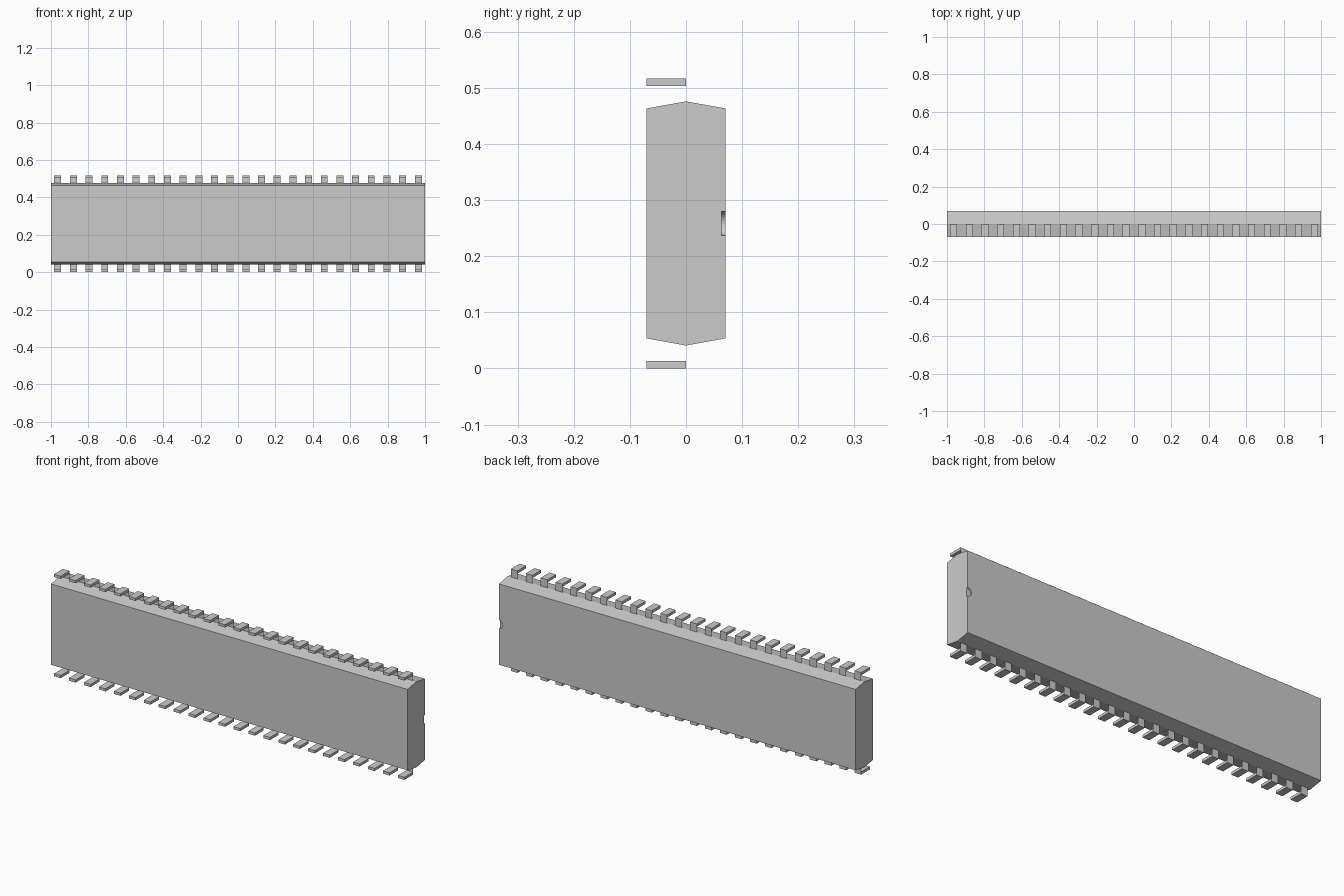
import bpy
import bmesh

cube = bpy.data.objects.get("Cube")
if cube:
    bpy.data.objects.remove(cube, do_unlink=True)

grey = bpy.data.materials.new("light grey")
grey.use_nodes = True
grey.diffuse_color = (0.6, 0.6, 0.6, 1)
grey.node_tree.nodes["Principled BSDF"].inputs["Base Color"].default_value = (0.6, 0.6, 0.6, 1)

MID = 0.2585       # height of the mirror plane between the two pin rows
DEPTH = 0.07       # half thickness of the body
PINS = 24
PIN_END = 0.964    # centre of the outermost pin
PIN_HALF = 0.0185  # half width of a pin


def finish(name, bm):
    """Turn a bmesh into a named grey object."""
    mesh = bpy.data.meshes.new(name)
    bm.to_mesh(mesh)
    bm.free()
    mesh.materials.append(grey)
    obj = bpy.data.objects.new(name, mesh)
    bpy.context.collection.objects.link(obj)
    return obj


def extrude_x(bm, profile, x0, x1):
    """Sweep a closed (y, z) profile along x."""
    face = bm.faces.new([bm.verts.new((x0, y, z)) for y, z in profile])
    grown = bmesh.ops.extrude_face_region(bm, geom=[face])["geom"]
    verts = [v for v in grown if isinstance(v, bmesh.types.BMVert)]
    bmesh.ops.translate(bm, verts=verts, vec=(x1 - x0, 0, 0))
    bmesh.ops.recalc_face_normals(bm, faces=bm.faces[:])


# Body: long slab with ridged upper and lower sides
edge, ridge = 0.205, 0.2175
bm = bmesh.new()
extrude_x(bm, [(-DEPTH, MID - edge), (0, MID - ridge), (DEPTH, MID - edge),
               (DEPTH, MID + edge), (0, MID + ridge), (-DEPTH, MID + edge)], -1, 1)
body = finish("body", bm)

# Shallow half-round notch in the back face at one end
bpy.ops.mesh.primitive_cylinder_add(vertices=24, radius=0.0215, depth=0.014,
                                    location=(1, DEPTH, MID), rotation=(1.5708, 0, 0))
cutter = bpy.context.object
cutter.name = "notch_cutter"
cutter.data.materials.append(grey)
cut = body.modifiers.new("notch", "BOOLEAN")
cut.operation = "DIFFERENCE"
cut.solver = "EXACT"
cut.object = cutter
cutter.hide_render = True
cutter.hide_set(True)

# Pins: flat foot reaching forward, joined to the body ridge by a thin sheet
tip, foot = MID, 0.245
for row, side in (("upper", 1), ("lower", -1)):
    bm = bmesh.new()
    for i in range(PINS):
        x = -PIN_END + 2 * PIN_END * i / (PINS - 1)
        x0, x1 = x - PIN_HALF, x + PIN_HALF
        near, far = MID + side * foot, MID + side * tip
        extrude_x(bm, [(-DEPTH, near), (0, near), (0, far), (-DEPTH, far)], x0, x1)
    # Connecting sheets, all facing the back
    for i in range(PINS):
        x = -PIN_END + 2 * PIN_END * i / (PINS - 1)
        low, high = sorted((MID + side * ridge, MID + side * foot))
        corners = [(x + PIN_HALF, low), (x - PIN_HALF, low),
                   (x - PIN_HALF, high), (x + PIN_HALF, high)]
        bm.faces.new([bm.verts.new((cx, 0, cz)) for cx, cz in corners])
    finish(row + "_pins", bm)
